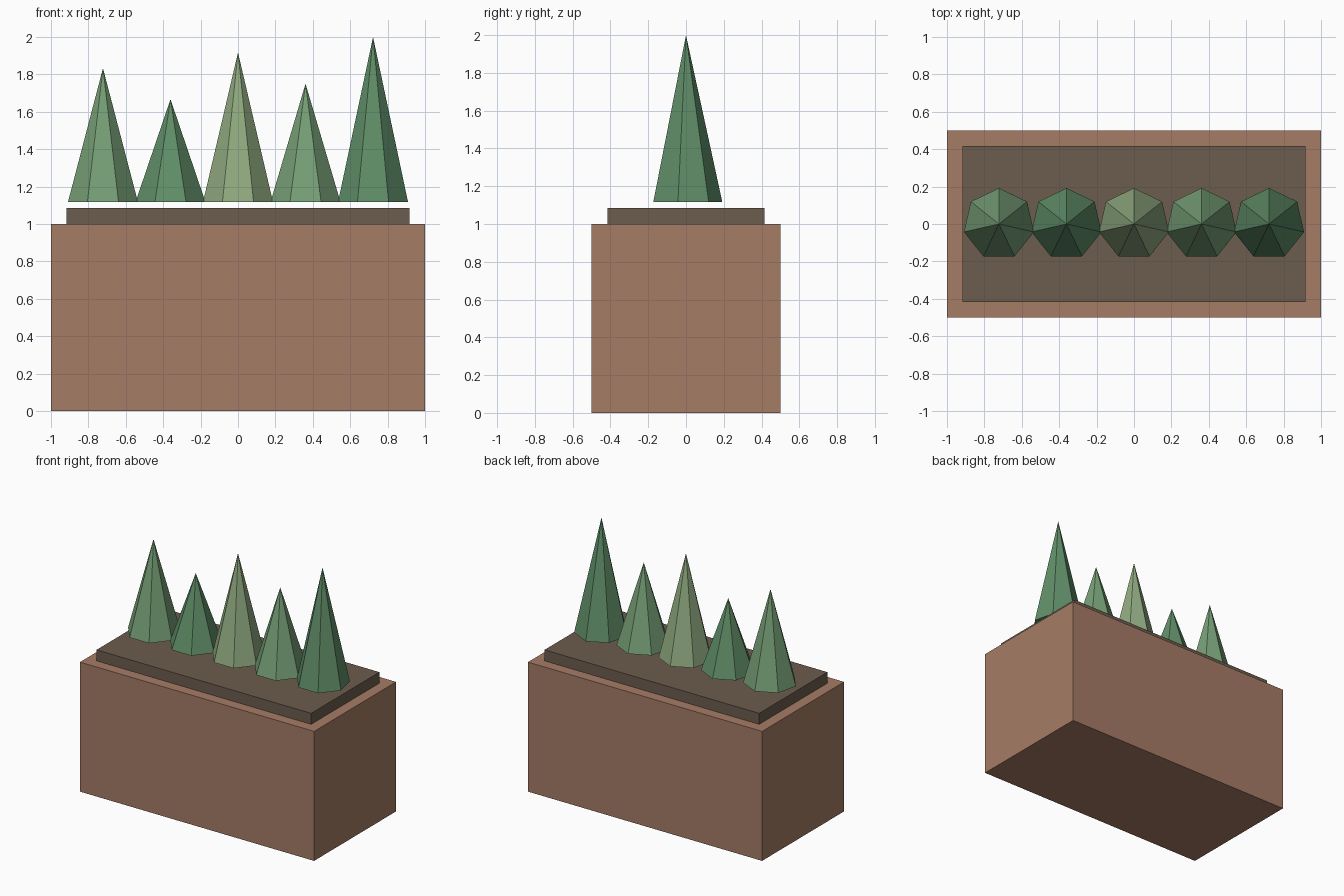
import bpy

if "Cube" in bpy.data.objects:
    bpy.data.objects.remove(bpy.data.objects["Cube"])


def material(name, rgb):
    mat = bpy.data.materials.new(name)
    # sRGB 0-255 to linear
    mat.diffuse_color = [((c / 255 + 0.055) / 1.055) ** 2.4 for c in rgb] + [1]
    mat.use_nodes = True
    mat.node_tree.nodes["Principled BSDF"].inputs["Base Color"].default_value = mat.diffuse_color
    return mat


def box(name, size, z0, mat):
    bpy.ops.mesh.primitive_cube_add(size=1, location=(0, 0, z0 + size[2] / 2))
    obj = bpy.context.object
    obj.name = name
    obj.scale = size
    bpy.ops.object.transform_apply(location=False, rotation=False, scale=True)
    obj.data.materials.append(mat)
    return obj


def tree(name, x, z0, tip, mat):
    bpy.ops.mesh.primitive_cone_add(vertices=7, radius1=0.192, radius2=0,
                                    depth=tip - z0, location=(x, 0, (z0 + tip) / 2))
    obj = bpy.context.object
    obj.name = name
    obj.data.materials.append(mat)
    return obj


clay = material("clay", (166, 124, 102))
earth = material("earth", (108, 93, 78))
mid_green = material("mid_green", (118, 158, 118))
deep_green = material("deep_green", (96, 142, 104))
light_green = material("light_green", (144, 170, 128))

# Planter block and raised soil bed
box("planter_box", (2, 1, 1), 0, clay)
box("soil_bed", (1.833, 0.833, 0.085), 1, earth)

# Row of seven-sided conical plants, hovering just above the soil
plants = [(1.833, mid_green), (1.667, deep_green), (1.917, light_green),
          (1.75, mid_green), (2.0, deep_green)]
for i, (tip, mat) in enumerate(plants):
    tree(f"conical_plant_{i + 1}", (i - 2) * 0.361, 1.117, tip, mat)
